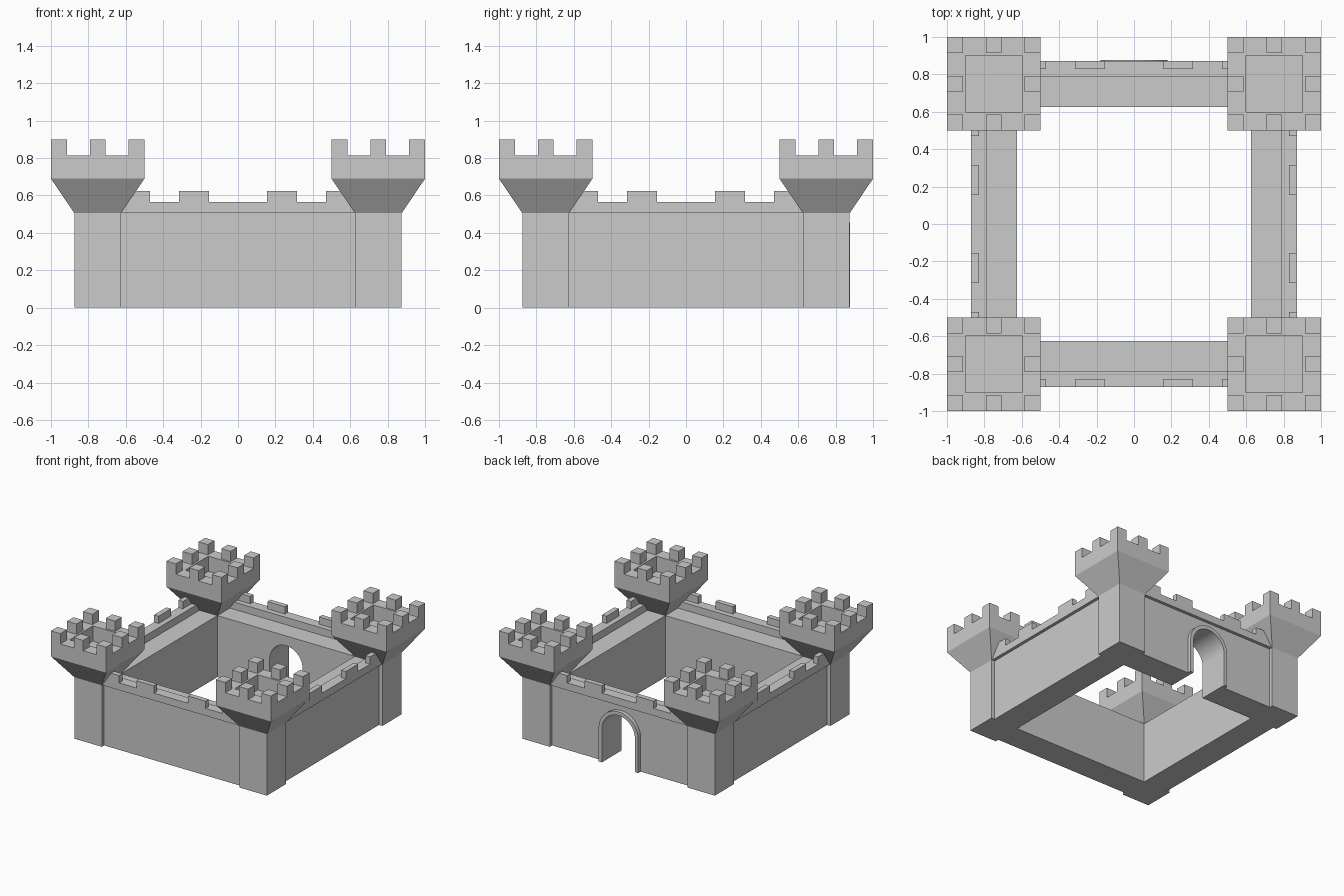
import bpy, bmesh, math
from mathutils import Matrix, Vector

if "Cube" in bpy.data.objects:
    bpy.data.objects.remove(bpy.data.objects["Cube"])


def finish(name, bm, matrix=None, smooth=False):
    bmesh.ops.recalc_face_normals(bm, faces=bm.faces)
    if matrix:
        bm.transform(matrix)
    mesh = bpy.data.meshes.new(name)
    bm.to_mesh(mesh)
    bm.free()
    ob = bpy.data.objects.new(name, mesh)
    bpy.context.collection.objects.link(ob)
    if smooth:
        bpy.ops.object.select_all(action='DESELECT')
        ob.select_set(True)
        bpy.context.view_layer.objects.active = ob
        bpy.ops.object.shade_smooth_by_angle(angle=math.radians(30))
    return ob


def add_box(bm, x0, x1, y0, y1, z0, z1):
    m = Matrix.Translation(((x0 + x1) / 2, (y0 + y1) / 2, (z0 + z1) / 2))
    m = m @ Matrix.Diagonal((x1 - x0, y1 - y0, z1 - z0, 1))
    bmesh.ops.create_cube(bm, size=1, matrix=m)


def add_prism(bm, pts, y0, y1):
    # outline in x-z, extruded along y
    face = bm.faces.new([bm.verts.new((x, y0, z)) for x, z in pts])
    ext = bmesh.ops.extrude_face_region(bm, geom=[face], use_keep_orig=True)
    verts = [g for g in ext['geom'] if isinstance(g, bmesh.types.BMVert)]
    bmesh.ops.translate(bm, verts=verts, vec=(0, y1 - y0, 0))


def arch(r, spring=0.275, n=24):
    # left foot, over the top, to right foot
    top = [(-r * math.cos(math.pi * i / n), spring + r * math.sin(math.pi * i / n))
           for i in range(n + 1)]
    return [(-r, 0)] + top + [(r, 0)]


L, INNER, OUTER, LIP, WALL_H = 0.625, 0.625, 0.845, 0.871, 0.505

# four walls, modelled on the back side and turned into place
for k, side in enumerate(["back", "left", "front", "right"]):
    turn = Matrix.Rotation(k * math.pi / 2, 4, 'Z')

    # wall body, with the gateway opening in the back one
    bm = bmesh.new()
    gate = arch(0.15) if side == "back" else []
    add_prism(bm, [(-L, 0)] + gate + [(L, 0), (L, WALL_H), (-L, WALL_H)], INNER, OUTER)
    finish(side + "_wall", bm, turn, smooth=(side == "back"))

    # overhanging parapet and its merlons
    bm = bmesh.new()
    add_box(bm, -L, L, 0.787, LIP, WALL_H, 0.565)
    for s in (-1, 1):
        for a, b in ((0.155, 0.315), (0.47, L)):
            x0, x1 = sorted((s * a, s * b))
            add_box(bm, x0, x1, 0.83, LIP, 0.565, 0.625)
    finish(side + "_parapet", bm, turn)

# raised gateway surround
bm = bmesh.new()
add_prism(bm, arch(0.18) + arch(0.15)[::-1], OUTER, 0.877)
finish("gate_surround", bm, smooth=True)

# corner towers: square stem, flared head, hollow top, eight merlons
RINGS = [(0.125, 0), (0.125, 0.505), (0.25, 0.69), (0.25, 0.815), (0.15, 0.815), (0.15, 0.69)]
CORNERS = [(-1, -1), (1, -1), (1, 1), (-1, 1)]
for sx, sy in CORNERS:
    bm = bmesh.new()
    loops = [[bm.verts.new((cx * h, cy * h, z)) for cx, cy in CORNERS] for h, z in RINGS]
    for lo, hi in zip(loops, loops[1:]):
        for i in range(4):
            j = (i + 1) % 4
            bm.faces.new((lo[i], lo[j], hi[j], hi[i]))
    bm.faces.new(loops[0][::-1])
    bm.faces.new(loops[-1])
    w, c = 0.0425, 0.2075
    for i in (-1, 0, 1):
        for j in (-1, 0, 1):
            if i or j:
                add_box(bm, i * c - w, i * c + w, j * c - w, j * c + w, 0.815, 0.9)
    name = ("front" if sy < 0 else "back") + ("_left" if sx < 0 else "_right") + "_tower"
    finish(name, bm, Matrix.Translation(Vector((sx * 0.75, sy * 0.75, 0))))
